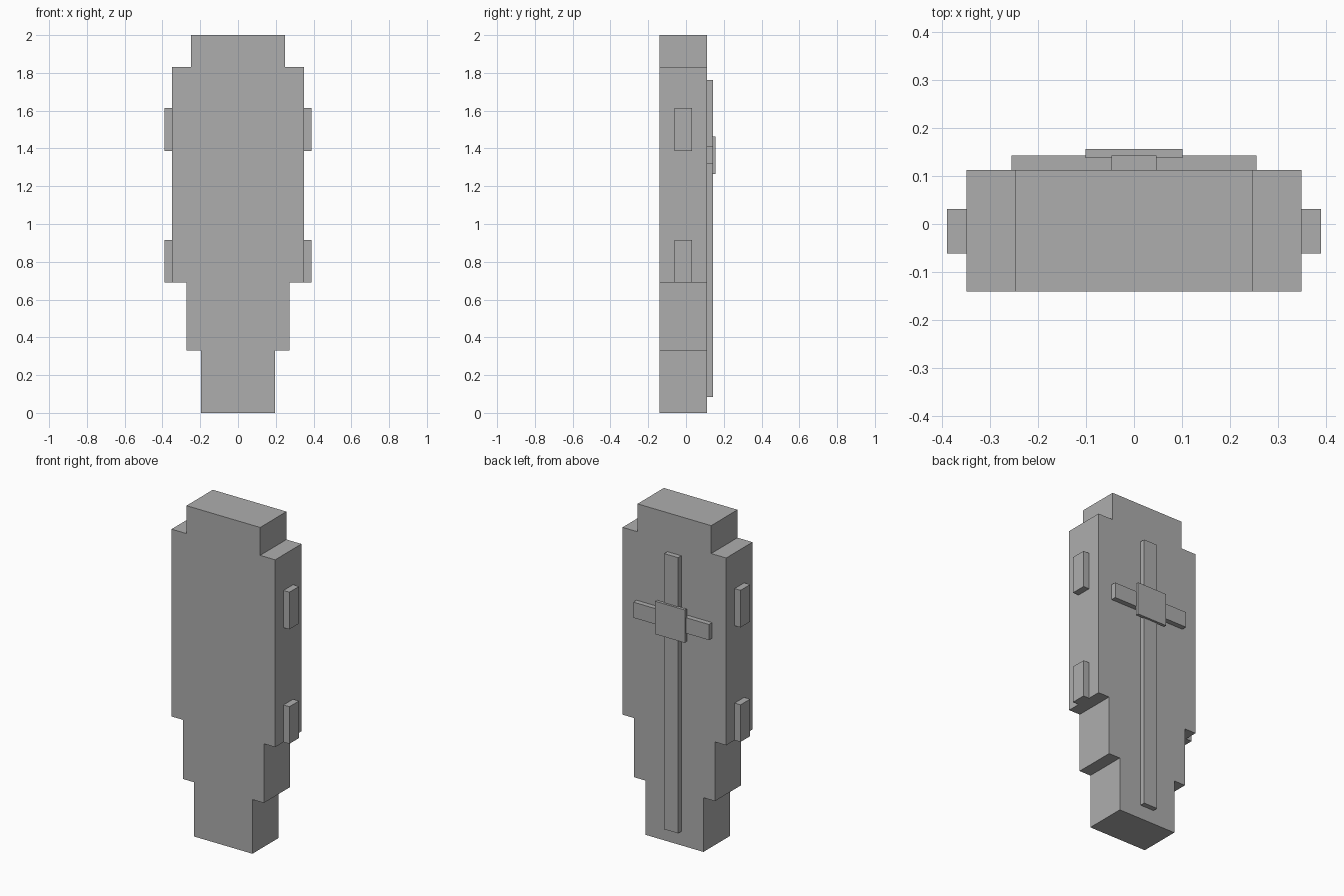
import bpy
import bmesh

old = bpy.data.objects.get("Cube")
if old:
    bpy.data.objects.remove(old, do_unlink=True)

grey = bpy.data.materials.new("plain_grey")
grey.use_nodes = True
grey.diffuse_color = (0.42, 0.42, 0.42, 1)
grey.node_tree.nodes["Principled BSDF"].inputs["Base Color"].default_value = grey.diffuse_color


def add_object(name, bm):
    bmesh.ops.recalc_face_normals(bm, faces=bm.faces)
    mesh = bpy.data.meshes.new(name)
    bm.to_mesh(mesh)
    bm.free()
    mesh.materials.append(grey)
    obj = bpy.data.objects.new(name, mesh)
    bpy.context.collection.objects.link(obj)
    return obj


def box(name, x, y, z):
    """Box spanning the given (low, high) ranges."""
    bm = bmesh.new()
    bmesh.ops.create_cube(bm, size=1)
    for v in bm.verts:
        for i, (low, high) in enumerate((x, y, z)):
            v.co[i] = low if v.co[i] < 0 else high
    return add_object(name, bm)


FRONT, BACK = -0.141, 0.112

# Stepped body: half width, bottom and top of each tier
tiers = {
    "base_block": (0.196, 0, 0.33),
    "lower_block": (0.273, 0.33, 0.69),
    "main_block": (0.349, 0.69, 1.83),
    "top_block": (0.248, 1.83, 2),
}
for name, (half, low, high) in tiers.items():
    box(name, (-half, half), (FRONT, BACK), (low, high))

# Side lugs, two on each side
for side, s in (("left", 1), ("right", -1)):
    for level, low in (("lower", 0.69), ("upper", 1.387)):
        x = sorted((s * 0.349, s * 0.389))
        box(f"{side}_{level}_lug", x, (-0.061, 0.031), (low, low + 0.226))

# Raised cross on the back with a square centre plate
box("back_upright", (-0.047, 0.047), (BACK, 0.143), (0.085, 1.763))
box("back_crossbar", (-0.255, 0.255), (BACK, 0.143), (1.317, 1.412))
box("back_centre_plate", (-0.101, 0.101), (0.137, 0.156), (1.264, 1.464))
